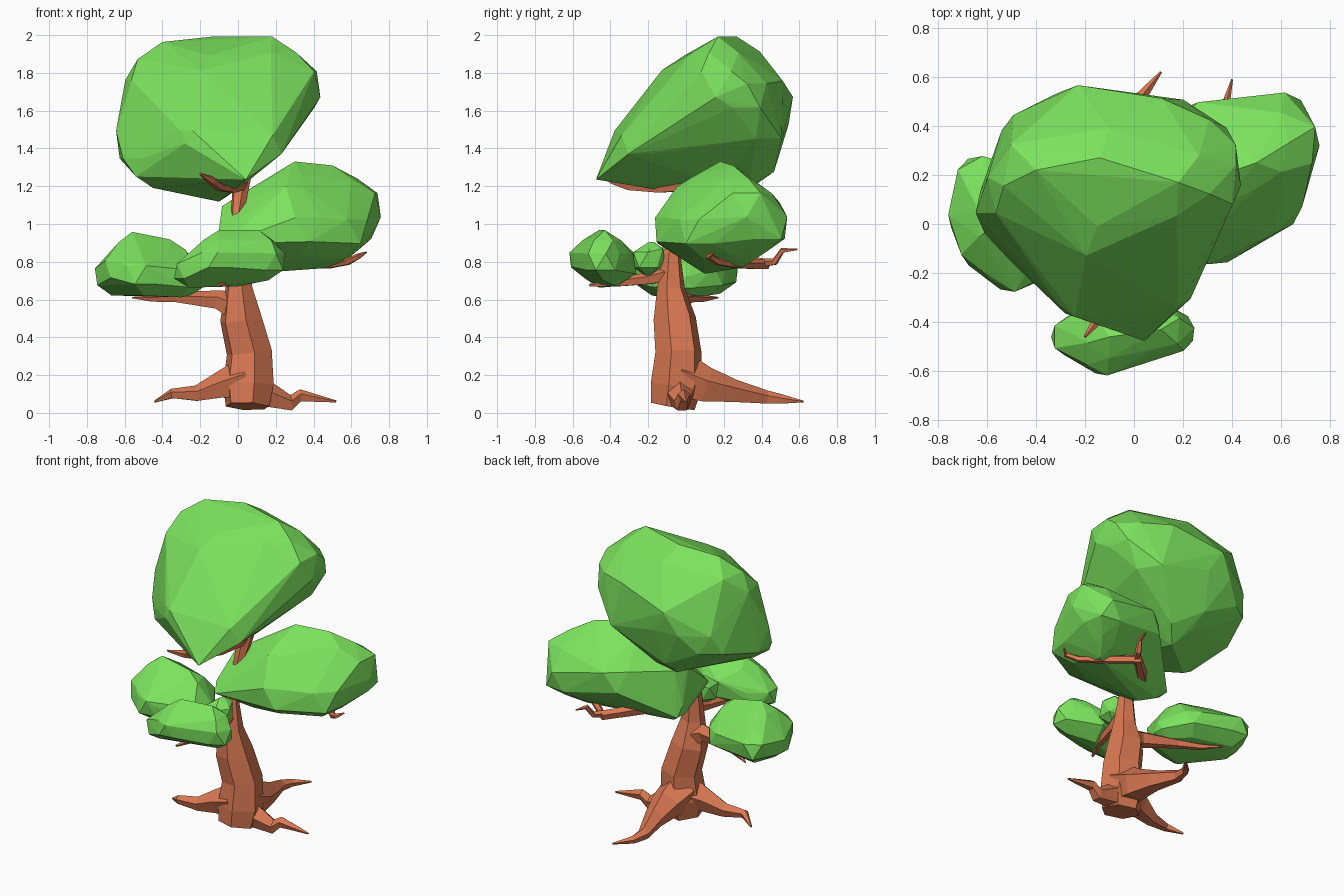
import bpy, bmesh, math
from mathutils import Vector, Matrix


def material(name, color):
    m = bpy.data.materials.new(name)
    m.diffuse_color = (*color, 1)
    return m


LEAF = material("leaf_green", (0.20, 0.76, 0.11))
BARK = material("bark_brown", (0.70, 0.19, 0.085))


def finish(bm, name, mat):
    bmesh.ops.recalc_face_normals(bm, faces=bm.faces)
    me = bpy.data.meshes.new(name)
    bm.to_mesh(me)
    bm.free()
    me.materials.append(mat)
    ob = bpy.data.objects.new(name, me)
    bpy.context.collection.objects.link(ob)
    return ob


def hull(bm):
    res = bmesh.ops.convex_hull(bm, input=bm.verts)
    junk = {g for k in ("geom_interior", "geom_unused") for g in res[k]
            if isinstance(g, bmesh.types.BMVert)}
    bmesh.ops.delete(bm, geom=list(junk), context='VERTS')


def clump(name, balls, merge):
    """Faceted foliage: convex hull wrapped round a few small balls (x, y, z, r)."""
    pts = bmesh.new()
    for i, (x, y, z, r) in enumerate(balls):
        bmesh.ops.create_icosphere(
            pts, subdivisions=1, radius=r * 1.09,
            matrix=Matrix.Translation((x, y, z)) @ Matrix.Rotation(i * 0.9, 4, 'Z'))
    hull(pts)
    bmesh.ops.remove_doubles(pts, verts=pts.verts, dist=merge)
    # wrap again from clean points so the clump stays closed
    bm = bmesh.new()
    for v in pts.verts:
        bm.verts.new(v.co)
    pts.free()
    hull(bm)
    return finish(bm, name, LEAF)


def limb(name, path, sides=5):
    """Tapered low-poly tube along (x, y, z, r) points."""
    bm = bmesh.new()
    p = [Vector(q[:3]) for q in path]
    rings = []
    for i, q in enumerate(path):
        t = (p[min(i + 1, len(p) - 1)] - p[max(i - 1, 0)]).normalized()
        ref = Vector((0, 1, 0)) if abs(t.z) > 0.75 else Vector((0, 0, 1))
        u = t.cross(ref).normalized()
        w = u.cross(t)
        rings.append([bm.verts.new(p[i] + q[3] * (math.cos(a) * u + math.sin(a) * w))
                      for a in (2 * math.pi * k / sides + 0.3 for k in range(sides))])
    for a, b in zip(rings, rings[1:]):
        for k in range(sides):
            j = (k + 1) % sides
            bm.faces.new((a[k], a[j], b[j], b[k]))
    bm.faces.new(rings[0])
    bm.faces.new(rings[-1])
    return finish(bm, name, BARK)


# Trunk
limb("trunk", [(.05, -.07, .035, .12), (.055, -.05, .15, .14), (.06, -.04, .32, .125),
               (.015, -.06, .5, .115), (.005, -.08, .66, .075), (0, -.075, .84, .05),
               (-.01, 0, 1.0, .03), (.02, .06, 1.24, .05)], 6)

# Roots
limb("root_back", [(.05, -.02, .19, .13), (.07, .11, .14, .10), (.05, .26, .11, .065),
                   (.01, .43, .08, .038), (.03, .52, .07, .025), (.11, .62, .06, .005)])
limb("root_left", [(.03, -.06, .17, .12), (-.1, -.08, .14, .075), (-.22, -.1, .10, .045),
                   (-.35, -.12, .10, .028), (-.44, -.06, .06, .006)])
limb("root_right", [(.06, -.04, .12, .1), (.19, -.03, .08, .065), (.28, -.02, .05, .045),
                    (.33, -.01, .09, .035), (.52, 0, .06, .006)])

# Branches carrying the foliage
limb("branch_left", [(.02, -.07, .54, .09), (-.1, -.06, .595, .055), (-.32, .02, .61, .03),
                     (-.45, .09, .605, .02), (-.56, .17, .61, .004)])
limb("branch_front", [(.01, -.07, .74, .05), (-.01, -.2, .71, .035), (-.04, -.36, .69, .025),
                      (-.1, -.51, .675, .008)])
limb("branch_right", [(.1, .2, .82, .04), (.32, .42, .785, .03), (.48, .28, .785, .025),
                      (.58, .17, .80, .02), (.64, .12, .83, .016), (.68, .15, .85, .004)])
limb("branch_right_fork", [(.3, .38, .79, .026), (.36, .47, .80, .02),
                           (.38, .51, .86, .015), (.40, .59, .865, .004)])
limb("branch_top", [(.02, .04, 1.21, .035), (-.03, -.14, 1.19, .03), (-.1, -.3, 1.2, .026),
                    (-.14, -.38, 1.23, .024), (-.2, -.46, 1.265, .006)])

# Foliage clumps
clump("foliage_top", [
    (-.14, .27, 1.85, .13), (.18, .17, 1.84, .14), (.3, .17, 1.74, .14), (.29, .3, 1.68, .13),
    (-.4, .22, 1.8, .15), (-.5, .06, 1.42, .15), (-.22, .42, 1.6, .15), (.08, .4, 1.7, .12),
    (-.42, .34, 1.47, .13), (.15, .38, 1.52, .14), (-.1, .24, 1.26, .13), (-.15, .36, 1.33, .11),
    (.03, -.45, 1.25, .03), (-.45, -.07, 1.3, .1), (.15, -.25, 1.42, .1),
    (-.24, -.31, 1.46, .07), (-.15, -.01, 1.75, .13), (-.48, .14, 1.7, .13)], 0.06)
clump("foliage_right", [
    (.3, .18, 1.2, .12), (.5, .25, 1.19, .11), (.63, .33, 1.1, .13), (.6, .42, .98, .12),
    (.56, .09, .96, .13), (.33, -.04, .97, .13), (.27, .37, 1.05, .13), (.52, .3, .88, .1),
    (0, .12, 1.05, .09), (-.03, .17, .83, .07), (-.06, -.1, .92, .05), (.05, .1, .78, .04),
    (.27, .03, 1.16, .08)], 0.06)
clump("foliage_left", [
    (-.56, 0, .86, .09), (-.36, 0, .82, .09), (-.67, .03, .72, .09), (-.63, .18, .74, .1),
    (-.5, -.18, .73, .1), (-.3, -.1, .71, .09), (-.36, .12, .72, .09), (-.24, 0, .69, .06),
    (-.62, -.1, .76, .09)], 0.05)
clump("foliage_front", [
    (-.26, -.46, .75, .08), (-.1, -.46, .87, .09), (.11, -.43, .87, .09), (.16, -.44, .8, .09),
    (-.12, -.54, .81, .08), (0, -.37, .79, .11), (-.2, -.41, .75, .07)], 0.045)
clump("foliage_small", [(0, -.2, .81, .085), (.01, -.17, .84, .06)], 0.02)
